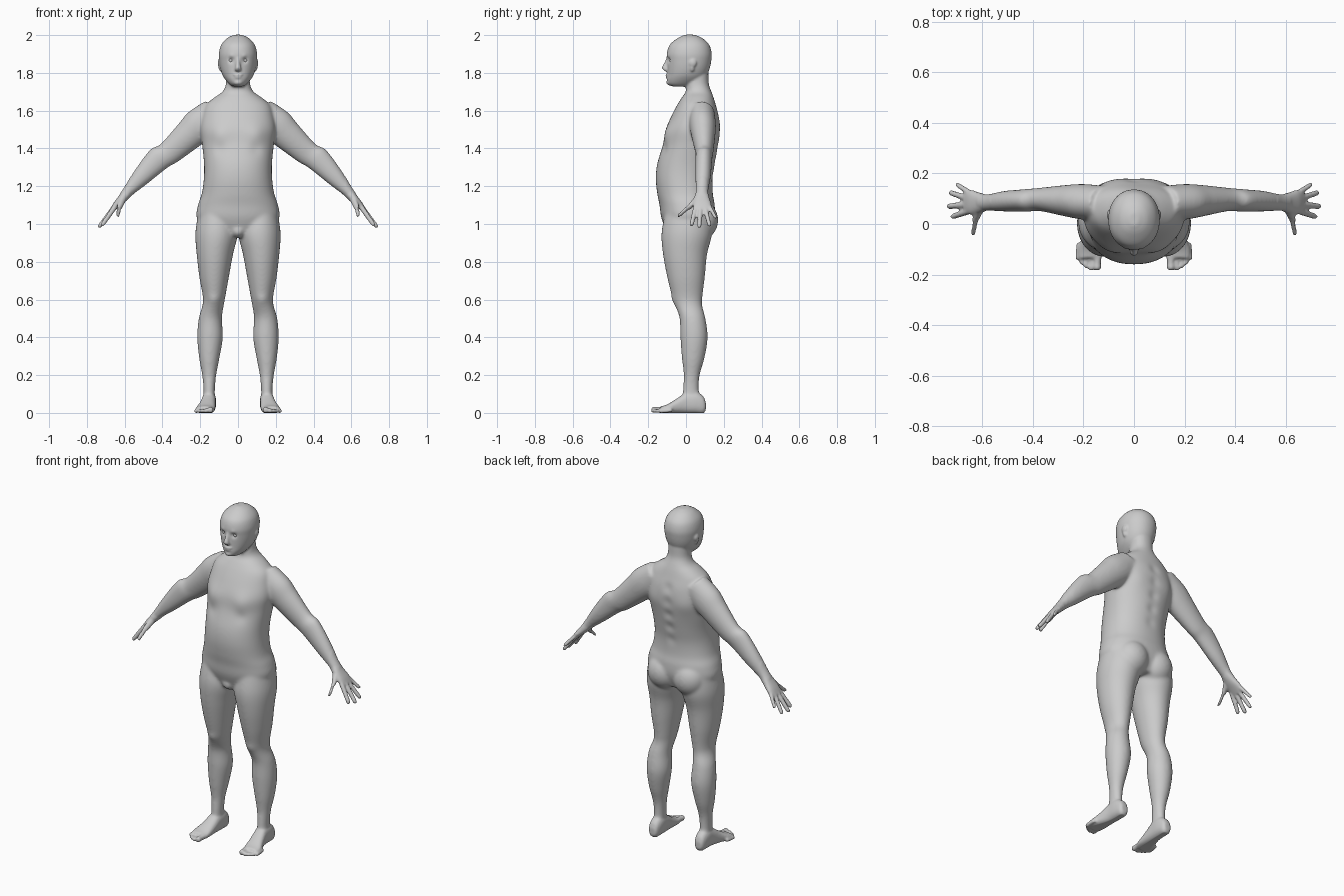
import bpy, bmesh, math
from mathutils import Vector, Matrix

X, Y, Z = Vector((1, 0, 0)), Vector((0, 1, 0)), Vector((0, 0, 1))
bm = bmesh.new()


def spline(rows, steps=6):
    """Catmull-Rom interpolation through rows of numbers."""
    out = []
    for i in range(len(rows) - 1):
        a, b = rows[max(i - 1, 0)], rows[i]
        c, d = rows[i + 1], rows[min(i + 2, len(rows) - 1)]
        for s in range(steps):
            t = s / steps
            out.append([0.5 * (2*q + (r - p)*t + (2*p - 5*q + 4*r - w)*t*t + (3*q - p - 3*r + w)*t**3)
                        for p, q, r, w in zip(a, b, c, d)])
    return out + [list(rows[-1])]


def loft(rows, u, v, power=2.0, mirror=True, n=32):
    """Skin superellipse sections (x, y, z, half_u, half_v)."""
    def co(val):
        return math.copysign(abs(val) ** (2 / power), val)
    for side in ((1, -1) if mirror else (1,)):
        rings = []
        for x, y, z, hu, hv in spline(rows):
            ring = []
            for k in range(n):
                a = 2 * math.pi * k / n
                p = Vector((x, y, z)) + u * (max(hu, .002) * co(math.cos(a))) + v * (max(hv, .002) * co(math.sin(a)))
                ring.append(bm.verts.new((p.x * side, p.y, p.z)))
            rings.append(ring)
        for r, s in zip(rings, rings[1:]):
            for k in range(n):
                bm.faces.new((r[k], r[(k + 1) % n], s[(k + 1) % n], s[k]))
        bm.faces.new(rings[0][::-1])
        bm.faces.new(rings[-1])


def profile(rows):
    """Sections (z, front, back, half_width) on the centre line."""
    return [(0, (f + b) / 2, z, w, (b - f) / 2) for z, f, b, w in rows]


def limb(rows):
    """Sections (z, outer, inner, front, back)."""
    return [((o + i) / 2, (f + b) / 2, z, (o - i) / 2, (b - f) / 2) for z, o, i, f, b in rows]


def blob(x, y, z, rx, ry, rz):
    for sx in ((x, -x) if x else (0,)):
        bmesh.ops.create_uvsphere(bm, u_segments=24, v_segments=16, radius=1,
                                  matrix=Matrix.Translation((sx, y, z)) @ Matrix.Diagonal((rx, ry, rz, 1)))


# Torso and neck
loft(profile([(.95, -.10, .12, .16), (1.03, -.13, .15, .218), (1.10, -.14, .152, .212),
              (1.16, -.152, .142, .192), (1.24, -.16, .142, .181), (1.32, -.152, .155, .180),
              (1.42, -.122, .172, .190), (1.50, -.107, .181, .20), (1.57, -.078, .176, .19),
              (1.63, -.047, .158, .17), (1.67, -.022, .146, .125), (1.70, -.002, .135, .083),
              (1.74, .0, .121, .064), (1.80, .0, .118, .062)]), X, Y, 2.2, False, 48)

# Head
loft(profile([(1.728, -.075, .03, .030), (1.742, -.096, .06, .048), (1.765, -.101, .095, .068),
              (1.79, -.099, .112, .083), (1.825, -.099, .126, .094), (1.865, -.10, .134, .10),
              (1.905, -.101, .136, .101), (1.95, -.085, .122, .088), (1.985, -.042, .085, .056),
              (2.002, -.005, .045, .018)]), X, Y, 2.1, False, 48)

# Nose, lips, chin, ears
loft([(0, -.094, 1.885, .009, .008), (0, -.101, 1.86, .009, .011), (0, -.108, 1.83, .015, .019),
      (0, -.106, 1.815, .018, .014), (0, -.098, 1.806, .01, .006)], X, Y, 2, False)
blob(0, -.097, 1.79, .026, .012, .007)
blob(0, -.096, 1.777, .022, .012, .007)
blob(0, -.083, 1.75, .026, .021, .017)
blob(.098, .036, 1.852, .010, .020, .022)
blob(.094, .032, 1.832, .009, .013, .024)

# Legs
loft(limb([(1.06, .21, .02, -.11, .13), (.95, .226, .002, -.13, .138), (.84, .219, .026, -.122, .112),
           (.72, .205, .048, -.10, .10), (.62, .187, .066, -.075, .088), (.57, .188, .075, -.058, .086),
           (.50, .208, .085, -.034, .103), (.40, .216, .080, -.030, .115), (.29, .206, .098, -.022, .098),
           (.20, .19, .115, -.012, .073), (.12, .183, .122, -.017, .068), (.04, .185, .122, -.02, .075)]), X, Y)

# Buttocks and groin
blob(.085, .075, 1.02, .10, .096, .105)
blob(0, -.07, .965, .04, .05, .04)

# Feet and toes
loft([(.153, .105, .035, .018, .02), (.153, .09, .043, .030, .046), (.153, .05, .055, .037, .058),
      (.155, .0, .052, .038, .055), (.162, -.05, .036, .043, .039), (.172, -.10, .021, .051, .024),
      (.175, -.135, .016, .047, .018)], X, Z, 2.4)
for x, tip, r in ((.146, -.183, .016), (.170, -.184, .0115), (.189, -.174, .011), (.206, -.160, .0105), (.221, -.143, .0105)):
    loft([(x - .004, tip + .07, r + .004, r, r), (x, tip + .03, r, r * .95, r * .95),
          (x, tip + .008, r, r, r), (x, tip, r, r * .5, r * .5)], X, Z, 2, True, 16)

# Arms
perp = Vector((.69, 0, .72))
loft([(.12, .085, 1.595, .078, .065), (.20, .088, 1.528, .09, .07), (.263, .092, 1.468, .081, .063),
      (.365, .097, 1.376, .066, .047), (.42, .094, 1.345, .067, .045), (.512, .09, 1.25, .050, .041),
      (.575, .085, 1.18, .032, .033), (.605, .085, 1.145, .026, .034)], perp, Y)

# Palms, fingers, thumbs
hand = Vector((.77, 0, .64))
loft([(.585, .085, 1.168, .027, .031), (.615, .083, 1.132, .023, .042), (.645, .086, 1.10, .018, .049),
      (.668, .088, 1.072, .012, .044)], hand, Y, 2.3)


def finger(base, tip, r):
    b, t = Vector(base), Vector(tip)
    rows = [(*b.lerp(t, f), r * k, r * k) for f, k in ((0, 1.1), (.5, 1), (.9, .9), (1, .45))]
    loft(rows, hand, Y, 2, True, 16)


finger((.652, .052, 1.09), (.722, .028, .99), .0125)
finger((.655, .077, 1.09), (.738, .070, .981), .0125)
finger((.655, .100, 1.09), (.730, .125, .988), .012)
finger((.645, .120, 1.10), (.704, .158, 1.03), .011)
finger((.605, .065, 1.14), (.632, .010, 1.08), .017)
finger((.626, .020, 1.095), (.638, -.042, 1.04), .0125)

# Fuse the parts into one skin
bmesh.ops.recalc_face_normals(bm, faces=bm.faces)
mesh = bpy.data.meshes.new("body")
bm.to_mesh(mesh)
bm.free()
body = bpy.data.objects.new("body", mesh)
bpy.context.collection.objects.link(body)


def bake():
    dg = bpy.context.evaluated_depsgraph_get()
    new = bpy.data.meshes.new_from_object(body.evaluated_get(dg))
    body.modifiers.clear()
    body.data = new


fuse = body.modifiers.new("fuse", 'REMESH')
fuse.mode, fuse.voxel_size = 'VOXEL', .006
bake()

# Blend the joints of trunk and limbs more than face, hands and feet
trunk = body.vertex_groups.new(name="trunk")
trunk.add([v.index for v in body.data.vertices if .1 < v.co.z < 1.73 and abs(v.co.x) < .57], 1, 'REPLACE')
soft = body.modifiers.new("soft", 'SMOOTH')
soft.factor, soft.iterations, soft.vertex_group = .5, 25, "trunk"
fine = body.modifiers.new("fine", 'SMOOTH')
fine.factor, fine.iterations = .5, 3
bake()

# Sculpt strokes: (x, y, z, radius, push along y)
strokes = [(.037, -.095, 1.868, .015, .011), (.037, -.10, 1.888, .013, -.004),
           (.10, -.10, 1.475, .055, -.010), (.10, -.125, 1.40, .035, .006),
           (.127, -.06, .60, .03, -.006), (.11, .17, 1.48, .06, .006)]
strokes += [(0, .165, z, .03, -.007) for z in (1.25, 1.33, 1.41, 1.49, 1.57)]
for v in body.data.vertices:
    c = Vector((abs(v.co.x), v.co.y, v.co.z))
    for x, y, z, r, push in strokes:
        d2 = (c - Vector((x, y, z))).length_squared / (r * r)
        if d2 < 6:
            v.co.y += push * math.exp(-d2)
    v.co.z = max(v.co.z, 0)
body.data.shade_smooth()

# Eyes
for name, s in (("left_eye", 1), ("right_eye", -1)):
    bpy.ops.mesh.primitive_uv_sphere_add(segments=24, ring_count=12, radius=.013, location=(s * .037, -.075, 1.866))
    eye = bpy.context.object
    eye.name = name
    eye.data.shade_smooth()
